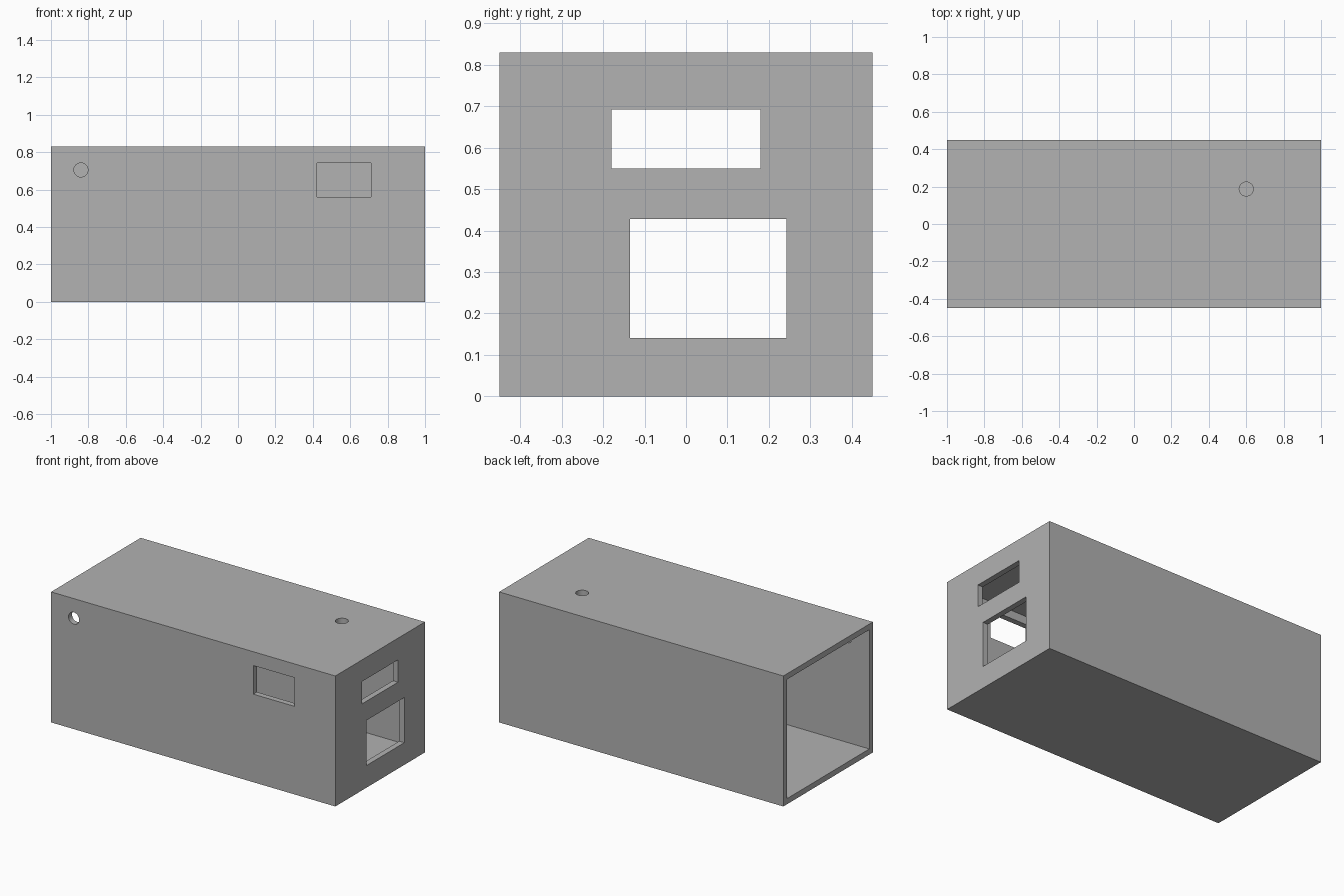
import bpy
import math

if "Cube" in bpy.data.objects:
    bpy.data.objects.remove(bpy.data.objects["Cube"], do_unlink=True)

LENGTH, DEPTH, HEIGHT, WALL = 2.0, 0.9, 0.83, 0.036

grey = bpy.data.materials.new("plain grey")
grey.use_nodes = True
colour = (0.445, 0.445, 0.445, 1)
grey.diffuse_color = colour
grey.node_tree.nodes["Principled BSDF"].inputs["Base Color"].default_value = colour


def box(name, x, y, z):
    """Box spanning the given (low, high) ranges."""
    spans = (x, y, z)
    bpy.ops.mesh.primitive_cube_add(size=1, location=[(a + b) / 2 for a, b in spans])
    ob = bpy.context.object
    ob.name = name
    ob.scale = [b - a for a, b in spans]
    bpy.ops.object.transform_apply(location=True, rotation=False, scale=True)
    ob.data.materials.append(grey)
    return ob


def rod(name, location, rotation=(0, 0, 0)):
    """Round cutter for a small hole."""
    bpy.ops.mesh.primitive_cylinder_add(vertices=48, radius=0.0375, depth=0.2,
                                        location=location, rotation=rotation)
    ob = bpy.context.object
    ob.name = name
    ob.data.materials.append(grey)
    return ob


# Outer block
housing = box("housing", (-LENGTH / 2, LENGTH / 2), (-DEPTH / 2, DEPTH / 2), (0, HEIGHT))

end, front = LENGTH / 2, -DEPTH / 2
through_end = (end - 0.1, end + 0.1)
cutters = [
    # Cavity, open at the -x end
    box("cavity_cutter", (-end - 0.1, end - WALL),
        (front + WALL, -front - WALL), (WALL, HEIGHT - WALL)),
    # Windows in the closed end
    box("upper_window_cutter", through_end, (-0.18, 0.18), (0.55, 0.692)),
    box("lower_window_cutter", through_end, (-0.135, 0.243), (0.141, 0.428)),
    # Window and round hole in the front wall
    box("front_window_cutter", (0.423, 0.712), (front - 0.1, front + 0.1), (0.56, 0.742)),
    rod("front_hole_cutter", (-0.84, front, 0.705), (math.pi / 2, 0, 0)),
    # Round hole in the top
    rod("top_hole_cutter", (0.6, 0.187, HEIGHT)),
]

# Cut every opening, then discard the cutters
bpy.context.view_layer.objects.active = housing
for cutter in cutters:
    cutter.hide_render = True
    mod = housing.modifiers.new(cutter.name, "BOOLEAN")
    mod.operation = "DIFFERENCE"
    mod.solver = "EXACT"
    mod.object = cutter
    bpy.ops.object.modifier_apply(modifier=mod.name)
    bpy.data.objects.remove(cutter, do_unlink=True)

# Smooth hole walls, sharp box edges
bpy.ops.object.select_all(action="DESELECT")
housing.select_set(True)
bpy.ops.object.shade_smooth_by_angle(angle=math.radians(30))
